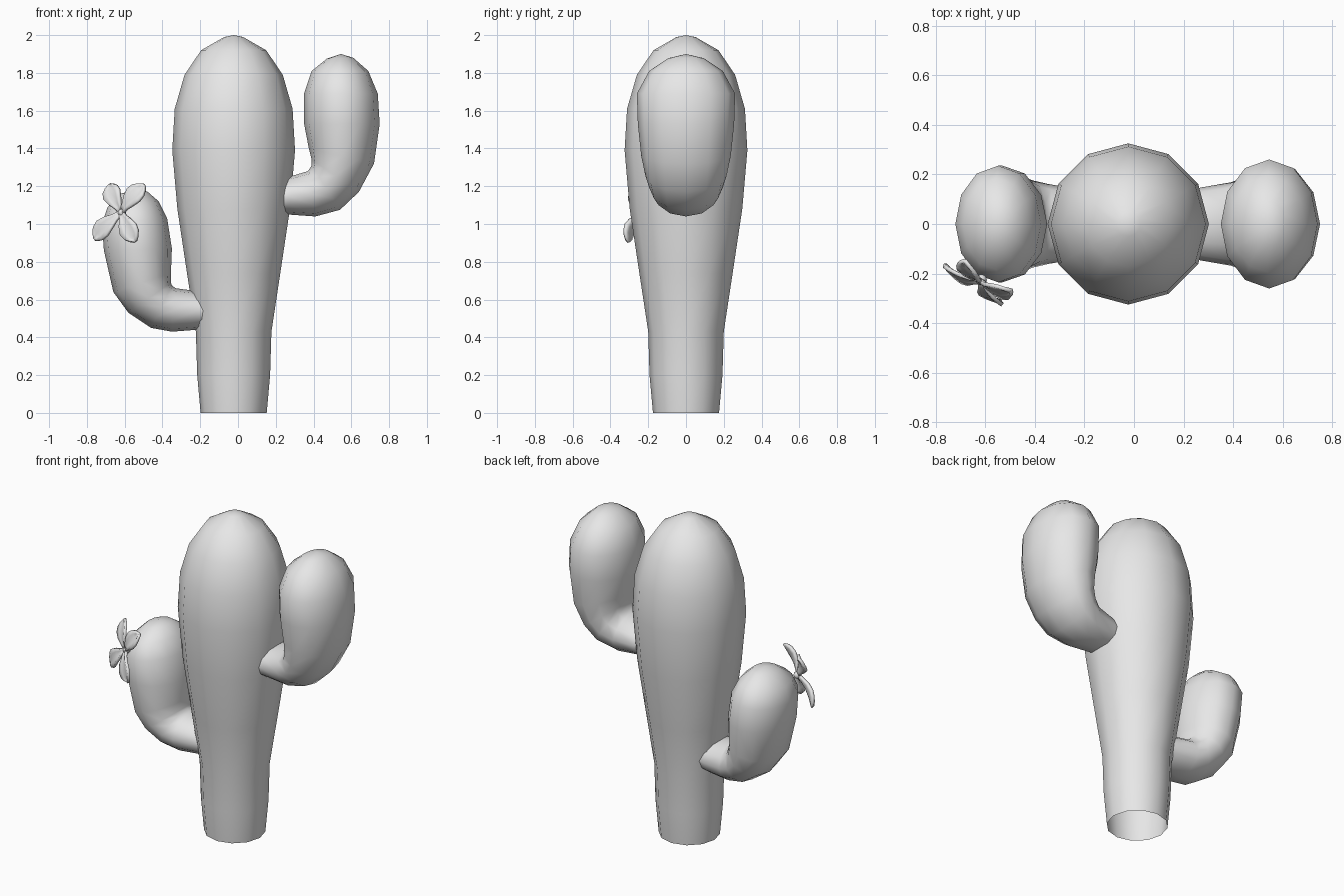
import bpy, bmesh
from math import sin, cos, pi, radians
from mathutils import Vector

cube = bpy.data.objects.get("Cube")
if cube:
    bpy.data.objects.remove(cube, do_unlink=True)

grey = bpy.data.materials.new("plain grey")
grey.use_nodes = True
colour = (0.8, 0.8, 0.8, 1)
grey.diffuse_color = colour
grey.node_tree.nodes["Principled BSDF"].inputs["Base Color"].default_value = colour


def finish(bm, name):
    bmesh.ops.recalc_face_normals(bm, faces=bm.faces)
    mesh = bpy.data.meshes.new(name)
    bm.to_mesh(mesh)
    bm.free()
    mesh.materials.append(grey)
    mesh.shade_smooth()
    obj = bpy.data.objects.new(name, mesh)
    bpy.context.collection.objects.link(obj)
    return obj


def loft(name, rings, tip, sides=12):
    """Skin elliptical rings (outer xz, inner xz, half depth) and close at a tip."""
    bm = bmesh.new()
    loops = []
    for (ox, oz), (ix, iz), depth in rings:
        mid = Vector(((ox + ix) / 2, 0, (oz + iz) / 2))
        half = Vector(((ox - ix) / 2, 0, (oz - iz) / 2))
        loops.append([bm.verts.new(mid + half * cos(a) + Vector((0, depth * sin(a), 0)))
                      for a in (2 * pi * i / sides for i in range(sides))])
    end = bm.verts.new((tip[0], 0, tip[1]))
    for i in range(sides):
        j = (i + 1) % sides
        for low, high in zip(loops, loops[1:]):
            bm.faces.new((low[i], low[j], high[j], high[i]))
        bm.faces.new((loops[-1][i], loops[-1][j], end))
    return finish(bm, name)


# Trunk, open at the bottom
AXIS = -0.023
profile = [(0, .175), (.2, .193), (.43, .2), (.74, .247), (1.08, .298), (1.39, .325),
           (1.61, .312), (1.79, .26), (1.92, .172), (1.99, .05)]
loft("trunk", [((AXIS + r, z), (AXIS - r, z), r) for z, r in profile], (AXIS, 2.0))

# Upper arm on the model's left
loft("left_arm", [
    ((.18, 1.06), (.18, 1.21), .13),
    ((.27, 1.05), (.27, 1.25), .147),
    ((.41, 1.04), (.37, 1.28), .168),
    ((.54, 1.075), (.39, 1.31), .195),
    ((.64, 1.17), (.39, 1.34), .215),
    ((.72, 1.32), (.375, 1.40), .237),
    ((.75, 1.53), (.35, 1.53), .255),
    ((.74, 1.69), (.35, 1.69), .26),
    ((.69, 1.81), (.39, 1.81), .195),
    ((.61, 1.88), (.47, 1.875), .095)], (.545, 1.9))

# Lower arm on the model's right
loft("right_arm", [
    ((-.13, .46), (-.13, .62), .125),
    ((-.22, .44), (-.22, .645), .14),
    ((-.35, .43), (-.33, .66), .16),
    ((-.46, .45), (-.35, .675), .175),
    ((-.58, .53), (-.355, .69), .195),
    ((-.66, .64), (-.355, .74), .215),
    ((-.71, .86), (-.35, .87), .235),
    ((-.72, 1.0), (-.375, 1.03), .235),
    ((-.69, 1.09), (-.42, 1.12), .185),
    ((-.62, 1.16), (-.48, 1.172), .09)], (-.55, 1.185))

# Flower: four cupped petals lying against the lower arm
centre = Vector((-.615, -.225, 1.06))
normal = Vector((-.52, -.82, .2)).normalized()
across = Vector((.84, -.54, 0)).normalized()
up = across.cross(normal)
if up.z < 0:
    up = -up
outline = [(0, .014), (.2, .022), (.4, .041), (.62, .054), (.8, .047), (.92, .028), (1, .006)]
for number, (angle, length) in enumerate([(50, .195), (123, .18), (223, .21), (305, .19)], 1):
    a = radians(angle)
    along = across * cos(a) + up * sin(a)
    side = up * cos(a) - across * sin(a)
    bm = bmesh.new()
    rows = []
    for t, width in outline:
        spine = centre + along * t * length + normal * .02 * sin(pi * t)
        rows.append([bm.verts.new(spine + side * width * s + normal * .008 * s * s)
                     for s in (-1, -.5, 0, .5, 1)])
    for low, high in zip(rows, rows[1:]):
        for i in range(4):
            bm.faces.new((low[i], low[i + 1], high[i + 1], high[i]))
    petal = finish(bm, f"petal_{number}")
    thick = petal.modifiers.new("thickness", "SOLIDIFY")
    thick.thickness = .016
    thick.offset = 0

# Small boss where the petals meet
bm = bmesh.new()
bmesh.ops.create_uvsphere(bm, u_segments=12, v_segments=6, radius=.022)
boss = finish(bm, "flower_centre")
boss.location = centre
